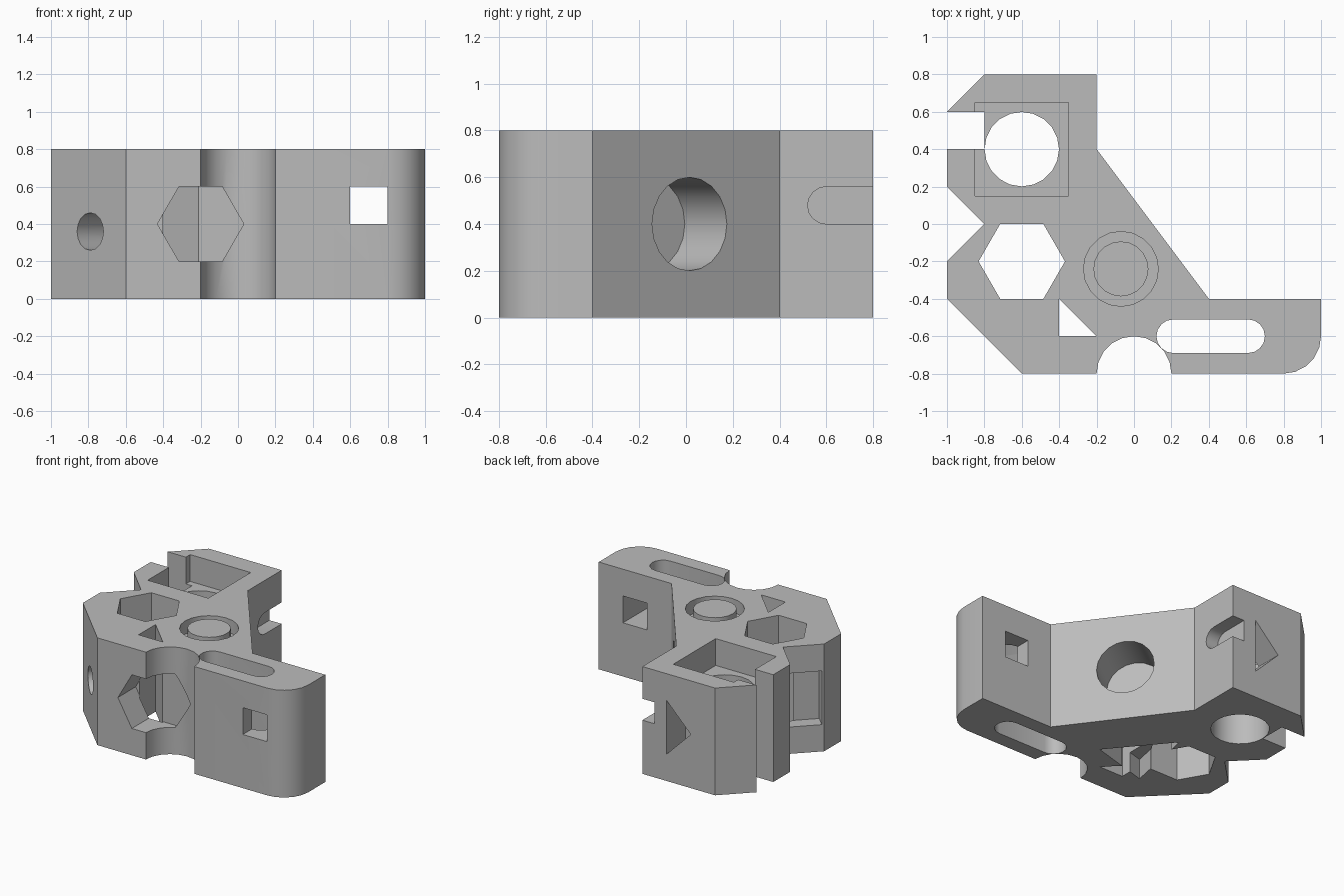
import bpy, bmesh
from math import sin, cos, radians
from mathutils import Vector

if "Cube" in bpy.data.objects:
    bpy.data.objects.remove(bpy.data.objects["Cube"])

H = 0.8
UP = Vector((0, 0, 1))

grey = bpy.data.materials.new("plain grey")
grey.use_nodes = True
colour = (0.5, 0.5, 0.5, 1)
grey.diffuse_color = colour
grey.node_tree.nodes["Principled BSDF"].inputs["Base Color"].default_value = colour


def arc(cx, cy, r, start, end, steps):
    """Points along an arc, both ends included."""
    angles = [radians(start + (end - start) * i / steps) for i in range(steps + 1)]
    return [(cx + r * cos(a), cy + r * sin(a)) for a in angles]


def ring(r, sides):
    return arc(0, 0, r, 0, 360, sides)[:-1]


def box(w, h):
    return [(-w / 2, -h / 2), (w / 2, -h / 2), (w / 2, h / 2), (-w / 2, h / 2)]


def prism(name, profile, origin, normal, outward, inward):
    """Prism on a plane at origin, reaching out along the normal and inward against it."""
    n = Vector(normal).normalized()
    u = Vector((1, 0, 0)) if abs(n.z) > 0.9 else UP.cross(n)
    v = Vector((0, 1, 0)) if abs(n.z) > 0.9 else UP
    base = Vector(origin) - n * inward
    bm = bmesh.new()
    face = bm.faces.new([bm.verts.new(base + u * a + v * b) for a, b in profile])
    out = bmesh.ops.extrude_face_region(bm, geom=[face])
    moved = [g for g in out["geom"] if isinstance(g, bmesh.types.BMVert)]
    bmesh.ops.translate(bm, verts=moved, vec=n * (inward + outward))
    bmesh.ops.recalc_face_normals(bm, faces=bm.faces)
    mesh = bpy.data.meshes.new(name)
    bm.to_mesh(mesh)
    bm.free()
    mesh.materials.append(grey)
    obj = bpy.data.objects.new(name, mesh)
    bpy.context.collection.objects.link(obj)
    return obj


# Bracket outline with rounded arm end, half-round scallop and side notches
outline = [(-0.8, 0.8), (-1, 0.6), (-0.8, 0.6), (-0.8, 0.4), (-1, 0.4), (-1, 0.2),
           (-0.8, 0), (-1, -0.2), (-1, -0.4), (-0.6, -0.8)]
outline += arc(0, -0.8, 0.2, 180, 0, 10)
outline += arc(0.8, -0.6, 0.2, -90, 0, 5)
outline += [(1, -0.4), (0.4, -0.4), (-0.2, 0.4), (-0.2, 0.8)]
body = prism("bracket_body", outline, (0, 0, 0), UP, H, 0)
bpy.context.view_layer.objects.active = body
body.select_set(True)


def cut(name, profile, origin, normal, depth):
    cutter = prism(name, profile, origin, normal, 0.05, depth)
    cutter.hide_render = True
    mod = body.modifiers.new(name, "BOOLEAN")
    mod.operation = "DIFFERENCE"
    mod.solver = "EXACT"
    mod.object = cutter
    bpy.ops.object.modifier_apply(modifier=name)
    bpy.data.objects.remove(cutter)


THROUGH = H + 0.05
slot = arc(0.2, 0, 0.09, -90, 90, 8) + arc(-0.2, 0, 0.09, 90, 270, 8)
corner = [(0, 0.2), (0, 0), (0.2, 0)]
back_triangle = [(-0.1, -0.2), (0.1, 0), (-0.1, 0.2)]
side_slot = arc(0, 0, 0.08, 90, 270, 8) + [(0.3, -0.08), (0.3, 0.08)]

# Vertical openings through the plate
cut("round_hole", ring(0.199, 20), (-0.6, 0.4, H), UP, THROUGH)
cut("hex_hole", ring(0.231, 6), (-0.6, -0.2, H), UP, THROUGH)
cut("triangle_hole", corner, (-0.4, -0.6, H), UP, THROUGH)
cut("arm_slot", [(x * 1.0, y) for x, y in slot], (0.41, -0.6, H), UP, THROUGH)

# Square recess around the round hole
cut("square_recess", box(0.5, 0.5), (-0.6, 0.4, H), UP, 0.2)

# Openings in the front, chamfer, sloped, right, back and notch faces
cut("front_hex", ring(0.231, 6), (-0.2, -0.8, 0.4), (0, -1, 0), 0.21)
cut("arm_window", box(0.2, 0.2), (0.7, -0.8, 0.5), (0, -1, 0), 0.5)
cut("chamfer_bore", ring(0.1, 16), (-0.79, -0.61, 0.36), (-1, -1, 0), 0.21)
cut("slope_bore", ring(0.2, 20), (0.089, 0.015, 0.4), (0.8, 0.6, 0), 0.3)
cut("side_slot", side_slot, (-0.2, 0.6, 0.48), (1, 0, 0), 0.1)
cut("back_triangle", back_triangle, (-0.5, 0.8, 0.4), (0, 1, 0), 0.22)
cut("notch_window", box(0.25, 0.4), (-0.9, -0.1, 0.4), (-1, 1, 0), 0.1)

# Triangular pocket underneath
cut("bottom_pocket", [(-0.05, -0.42), (-0.4, 0), (-0.51, -0.55)], (0, 0, 0), -UP, 0.15)

# Ring groove: sink a round pocket, then stand a flush disc back in it
cut("groove", ring(0.2, 20), (-0.07, -0.24, H), UP, 0.1)
disc = prism("groove_disc", ring(0.147, 20), (-0.07, -0.24, H), UP, 0, 0.12)

# Curved walls smooth, corners crisp
disc.select_set(True)
bpy.ops.object.shade_smooth_by_angle(angle=radians(28))
